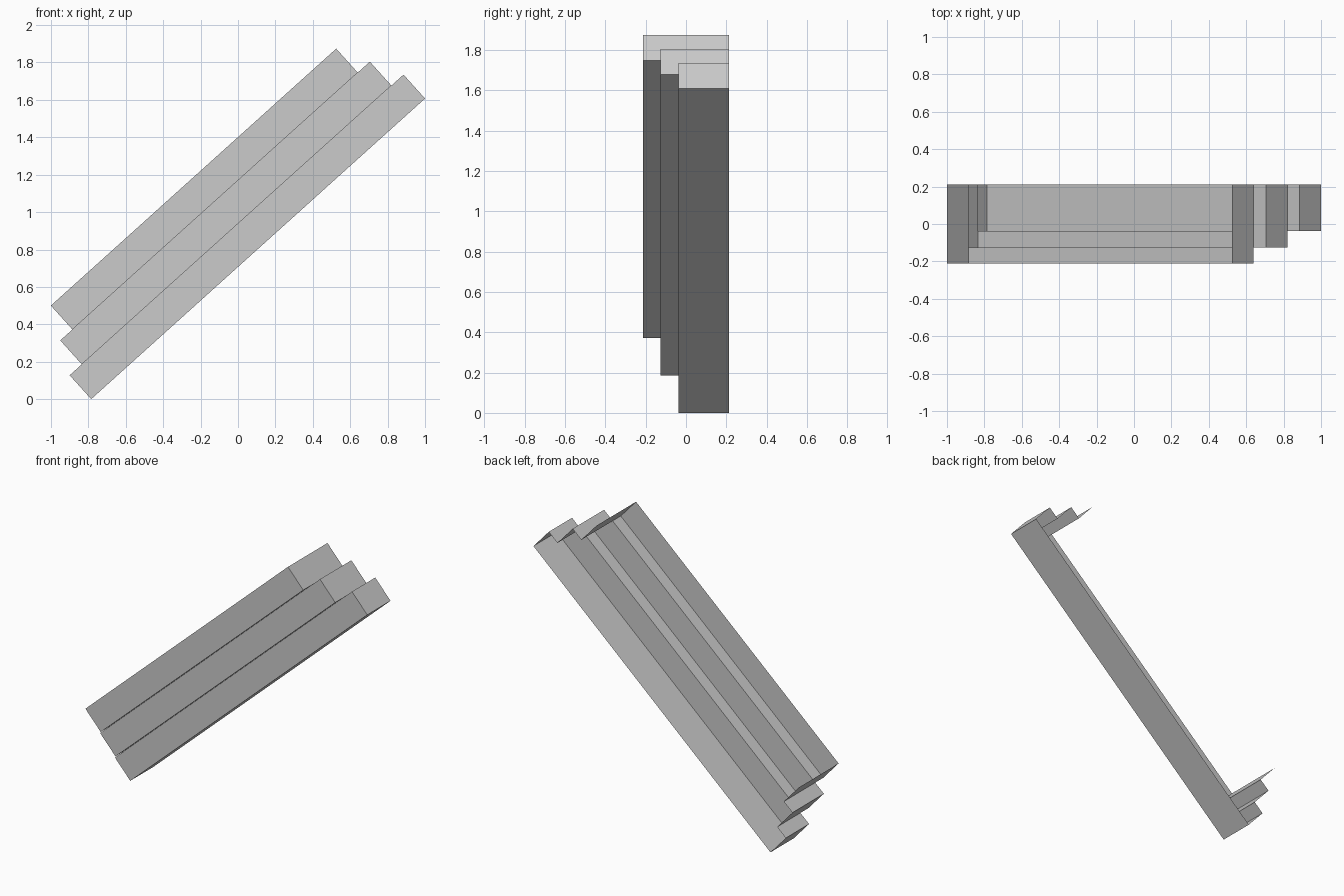
import bpy, bmesh, math
from mathutils import Matrix, Vector

if "Cube" in bpy.data.objects:
    bpy.data.objects.remove(bpy.data.objects["Cube"])

W = 0.172        # height of each step band
E = 0.0873       # step in depth and at each end
LENGTH = 2.402   # longest (lowest) band
BACK = 0.2125
FRONT = [-0.0379, -0.1252, -0.2125]   # front plane of each band, lowest first
PLACE = Matrix.Translation((-0.785, 0, 0)) @ Matrix.Rotation(math.radians(-42), 4, 'Y')


def quad(bm, pts, normal):
    """Single sheet face, wound to face the given local direction."""
    f = bm.faces.new([bm.verts.new(p) for p in pts])
    f.normal_update()
    if f.normal.dot(Vector(normal)) < 0:
        f.normal_flip()


def span_x(x0, x1, y0, y1, z):
    return [(x0, y0, z), (x1, y0, z), (x1, y1, z), (x0, y1, z)]


def step_band(i, name):
    x0, x1 = i * E, LENGTH - i * E
    z0, z1 = i * W, (i + 1) * W
    y = FRONT[i]
    y_under = BACK if i == 0 else FRONT[i - 1]
    bm = bmesh.new()
    # front strip
    quad(bm, [(x0, y, z0), (x1, y, z0), (x1, y, z1), (x0, y, z1)], (0, -1, 0))
    # underside
    quad(bm, span_x(x0, x1, y, y_under, z0), (0, 0, -1))
    # end caps reaching the open back
    for x, s in ((x0, -1), (x1, 1)):
        quad(bm, [(x, y, z0), (x, BACK, z0), (x, BACK, z1), (x, y, z1)], (s, 0, 0))
    # small ledges where the band sticks out past the one above
    if i < 2:
        quad(bm, span_x(x0, x0 + E, y, BACK, z1), (0, 0, 1))
        quad(bm, span_x(x1 - E, x1, y, BACK, z1), (0, 0, 1))
    bmesh.ops.remove_doubles(bm, verts=bm.verts, dist=1e-5)
    bm.transform(PLACE)
    me = bpy.data.meshes.new(name)
    bm.to_mesh(me)
    bm.free()
    bpy.context.collection.objects.link(bpy.data.objects.new(name, me))


for i, name in enumerate(("lower_step", "middle_step", "upper_step")):
    step_band(i, name)
